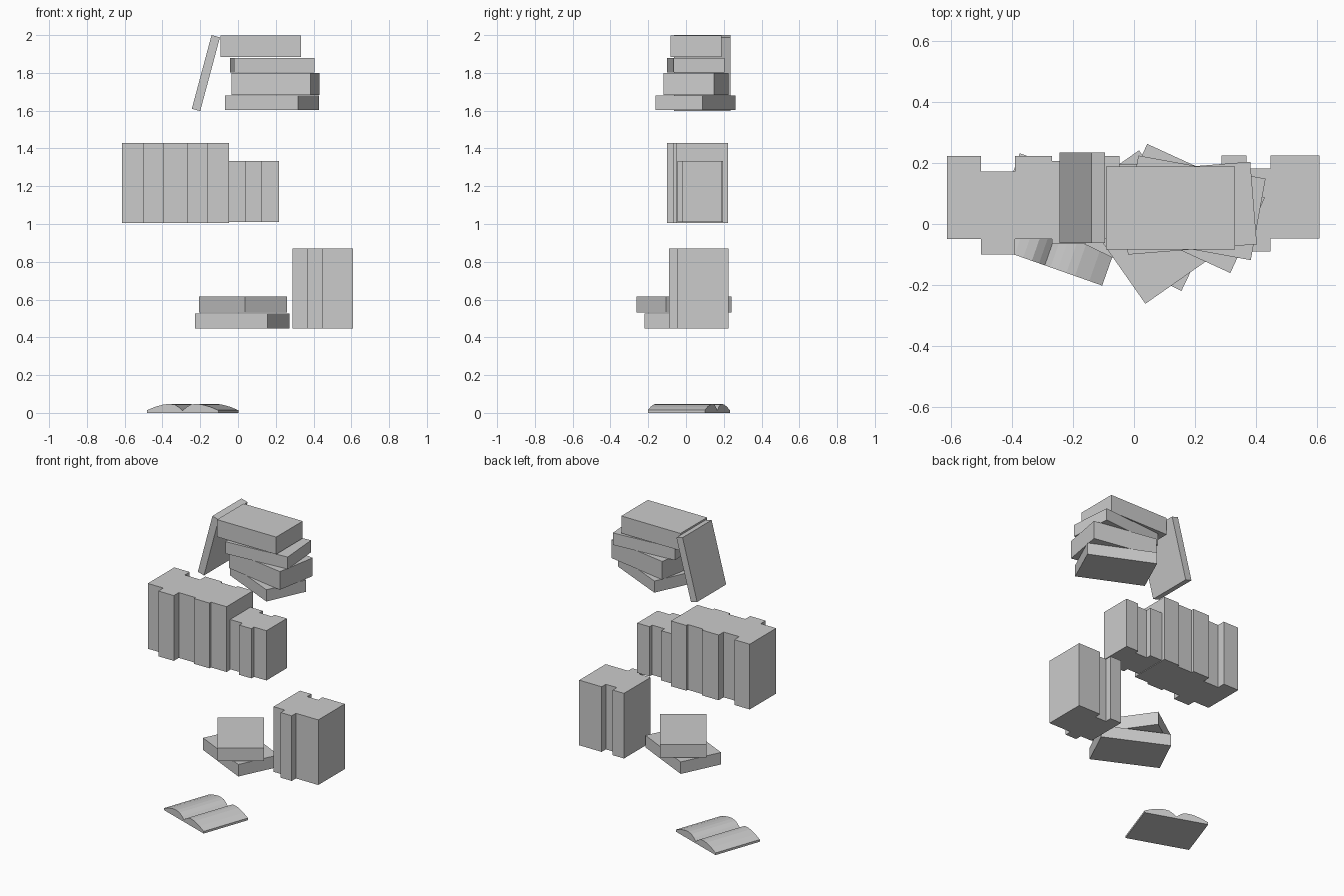
import bpy, bmesh
from math import radians
from mathutils import Matrix, Vector

if "Cube" in bpy.data.objects:
    bpy.data.objects.remove(bpy.data.objects["Cube"])

W, D = 0.425, 0.272   # shared cover height and width of the large books


def box(name, size, loc, rot_z=0.0, rot_y=0.0):
    bm = bmesh.new()
    bmesh.ops.create_cube(bm, size=1)
    bm.transform(Matrix.Diagonal((*size, 1)))
    return finish(name, bm, loc, rot_z, rot_y)


def finish(name, bm, loc, rot_z=0.0, rot_y=0.0):
    bmesh.ops.recalc_face_normals(bm, faces=bm.faces)
    mesh = bpy.data.meshes.new(name)
    bm.to_mesh(mesh)
    bm.free()
    ob = bpy.data.objects.new(name, mesh)
    ob.location = loc
    ob.rotation_euler = (0, radians(rot_y), radians(rot_z))
    bpy.context.collection.objects.link(ob)
    return ob


def lying(name, x, y, z0, z1, rot):
    box(name, (W, D, z1 - z0), (x, y, (z0 + z1) / 2), rot)


def standing_row(name, edges, fronts, depth, z0, z1):
    for i, y in enumerate(fronts):
        a, b = edges[i], edges[i + 1]
        box(f"{name}_{i + 1}", (b - a, depth, z1 - z0),
            ((a + b) / 2, y + depth / 2, (z0 + z1) / 2))


# top level: twisted stack of four books
for i, (x, y, z0, z1, r) in enumerate([
        (0.18, 0.051, 1.604, 1.680, -24.6),
        (0.199, 0.053, 1.682, 1.800, -10.3),
        (0.181, 0.052, 1.802, 1.880, 4.6),
        (0.12, 0.053, 1.885, 1.997, 0)]):
    lying(f"top_stack_book_{i + 1}", x, y, z0, z1, r)

# top level: book leaning against the stack
box("leaning_book", (0.046, 0.298, 0.404), (-0.17, 0.086, 1.799), rot_y=15)

# third level: tall and short standing books
standing_row("tall_book", [-0.614, -0.503, -0.391, -0.27, -0.159, -0.048],
             [-0.049, -0.1, -0.049, -0.065, -0.049], D, 1.006, 1.43)
standing_row("short_book", [-0.048, 0.04, 0.128, 0.217],
             [-0.012, -0.045, -0.018], 0.209, 1.01, 1.333)

# second level: standing books on the right
standing_row("right_book", [0.288, 0.369, 0.449, 0.532, 0.61],
             [-0.047, -0.09, -0.047, -0.047], D, 0.447, 0.87)

# second level: two crossed lying books
lying("low_stack_book_1", 0.0235, -0.005, 0.447, 0.525, -25.7)
lying("low_stack_book_2", 0.027, -0.01, 0.532, 0.617, -55)

# bottom: open book, mirrored page curve extruded along the spine
half = [(0.02, 0.029), (0.045, 0.044), (0.075, 0.047), (0.105, 0.045),
        (0.155, 0.032), (0.2, 0.014), (0.2, 0)]
profile = [(-u, z) for u, z in reversed(half)] + [(0, 0.012)] + half
bm = bmesh.new()
face = bm.faces.new([bm.verts.new((u, -0.16, z)) for u, z in profile])
ext = bmesh.ops.extrude_face_region(bm, geom=[face], use_keep_orig=True)
bmesh.ops.translate(bm, vec=Vector((0, 0.32, 0)),
                    verts=[v for v in ext["geom"] if isinstance(v, bmesh.types.BMVert)])
finish("open_book", bm, (-0.24, 0.015, 0), -19.4)
